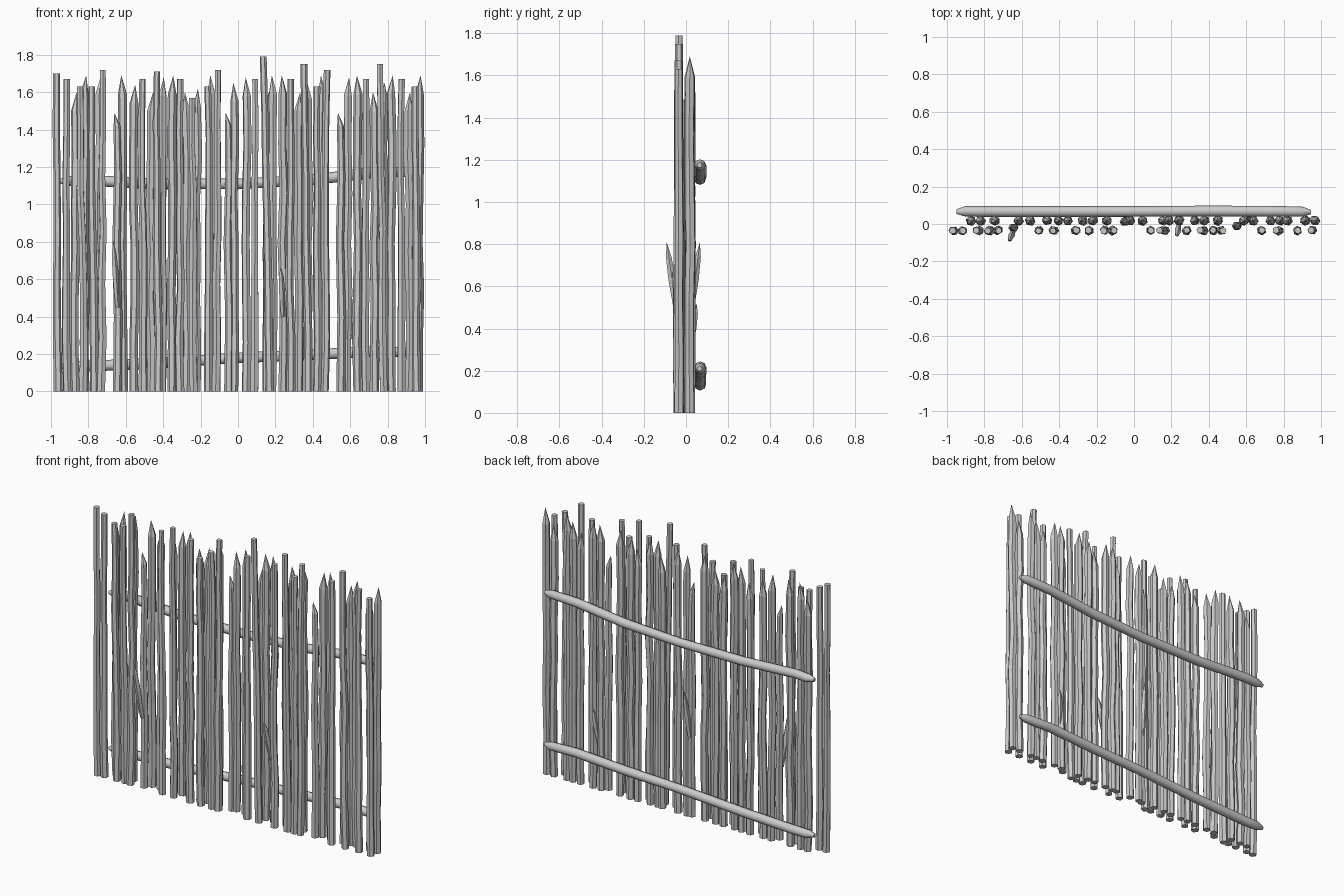
import bpy, bmesh, math, random
from mathutils import Vector

if "Cube" in bpy.data.objects:
    bpy.data.objects.remove(bpy.data.objects["Cube"])

random.seed(7)


def tube(name, path, radii, sides, axis='Z', tip_start=None, tip_end=None, smooth=False, turn=0.0):
    """Loft rings along a path; ends are capped or drawn to a tip."""
    bm = bmesh.new()
    rings = []
    for p, r in zip(path, radii):
        ring = []
        for k in range(sides):
            a = turn + 2 * math.pi * k / sides
            u, v = r * math.cos(a), r * math.sin(a)
            off = Vector((u, v, 0)) if axis == 'Z' else Vector((0, u, v))
            ring.append(bm.verts.new(Vector(p) + off))
        rings.append(ring)
    for a, b in zip(rings, rings[1:]):
        for k in range(sides):
            n = (k + 1) % sides
            bm.faces.new((a[k], a[n], b[n], b[k]))
    for ring, tip in ((rings[0], tip_start), (rings[-1], tip_end)):
        if tip is None:
            bm.faces.new(ring)
        else:
            t = bm.verts.new(tip)
            for k in range(sides):
                bm.faces.new((ring[k], ring[(k + 1) % sides], t))
    bmesh.ops.recalc_face_normals(bm, faces=bm.faces)
    me = bpy.data.meshes.new(name)
    bm.to_mesh(me)
    bm.free()
    ob = bpy.data.objects.new(name, me)
    bpy.context.collection.objects.link(ob)
    if smooth:
        bpy.context.view_layer.objects.active = ob
        ob.select_set(True)
        bpy.ops.object.shade_smooth_by_angle(angle=math.radians(50))
        ob.select_set(False)
    return ob


def stick(name, x, y, height, lean, pointed):
    """Slightly crooked six-sided pole, sawn flat or cut to a point."""
    body = height - (0.10 if pointed else 0)
    n = 7
    path, radii = [], []
    for i in range(n):
        t = i / (n - 1)
        w = 0.006 if 0 < i < n - 1 else 0.003
        path.append((x + lean * (1 - t) + random.uniform(-w, w),
                     y + random.uniform(-w, w) * 0.8, body * t))
        radii.append((0.0235 if pointed else 0.024 - 0.006 * t) * random.uniform(0.94, 1.05))
    tip = None
    if pointed:
        tip = (path[-1][0] + random.choice((-0.006, 0.006, 0.01)), y, height)
    tube(name, path, radii, 6, tip_end=tip, turn=random.uniform(0, 1))


# Flat-topped poles, mostly the front row: x at top, height, lean of the foot
flat = [(-.97, 1.70, .01), (-.915, 1.67, 0), (-.845, 1.63, .02), (-.78, 1.63, .01), (-.72, 1.72, -.01),
        (-.51, 1.67, 0), (-.435, 1.71, .01), (-.31, 1.67, 0), (-.245, 1.57, .01), (-.16, 1.63, 0),
        (-.105, 1.72, -.01), (.09, 1.67, 0), (.135, 1.79, .035), (.28, 1.67, 0), (.355, 1.75, .02),
        (.425, 1.63, 0), (.475, 1.72, -.01), (.685, 1.67, 0), (.76, 1.75, .02), (.875, 1.67, 0),
        (.945, 1.63, .01)]
for x, h, lean in flat:
    stick("flat_pole", x, -0.035, h, lean, False)

# Pointed poles, mostly the back row
points = [(-.87, 1.60), (-.82, 1.69), (-.745, 1.69), (-.615, 1.69), (-.555, 1.64), (-.465, 1.60),
          (-.405, 1.68), (-.355, 1.69), (-.275, 1.60), (-.22, 1.62), (-.145, 1.69), (-.02, 1.65),
          (.045, 1.68), (.155, 1.60), (.185, 1.69), (.24, 1.69), (.325, 1.60), (.375, 1.66),
          (.45, 1.69), (.585, 1.68), (.64, 1.69), (.73, 1.60), (.78, 1.65), (.82, 1.69),
          (.915, 1.60), (.968, 1.69)]
for x, h in points:
    stick("pointed_pole", x, 0.018, h, 0, True)

# Short poles with a long slanted tip
for x, y in ((-.645, -.02), (-.05, .012), (.55, -.01)):
    path = [(x, y, 0), (x + .004, y, .4), (x - .005, y, .8), (x + .003, y, 1.15), (x - .002, y, 1.42)]
    tube("short_pole", path, [.024, .023, .022, .021, .018], 6, tip_end=(x - .016, y, 1.49))

# Broken twig spurs: foot and tip
for foot, tip in (((-.645, -.04, .45), (-.668, -.092, .81)),
                  ((-.05, .02, .45), (-.03, .066, .81)),
                  ((.24, -.005, .40), (.228, -.066, .67)),
                  ((.60, .015, .28), (.622, .05, .52))):
    a, b = Vector(foot), Vector(tip)
    tube("twig_spur", [a, a.lerp(b, .5), a.lerp(b, .8)], [.012, .018, .014], 5, tip_end=b)

# Two horizontal rails across the back
for name, zs in (("top_rail", (1.125, 1.13, 1.11, 1.11, 1.13, 1.17, 1.175)),
                 ("bottom_rail", (.135, .135, .15, .18, .195, .215, .21))):
    xs = (-.905, -.82, -.45, 0, .38, .72, .90)
    ys = (.068, .067, .066, .067, .069, .068, .066)
    path = [(-.95, .066, zs[0])] + list(zip(xs, ys, zs)) + [(.945, .064, zs[-1])]
    tube(name, path, [.012, .027, .029, .029, .028, .029, .029, .027, .012], 8, axis='X', smooth=True)
